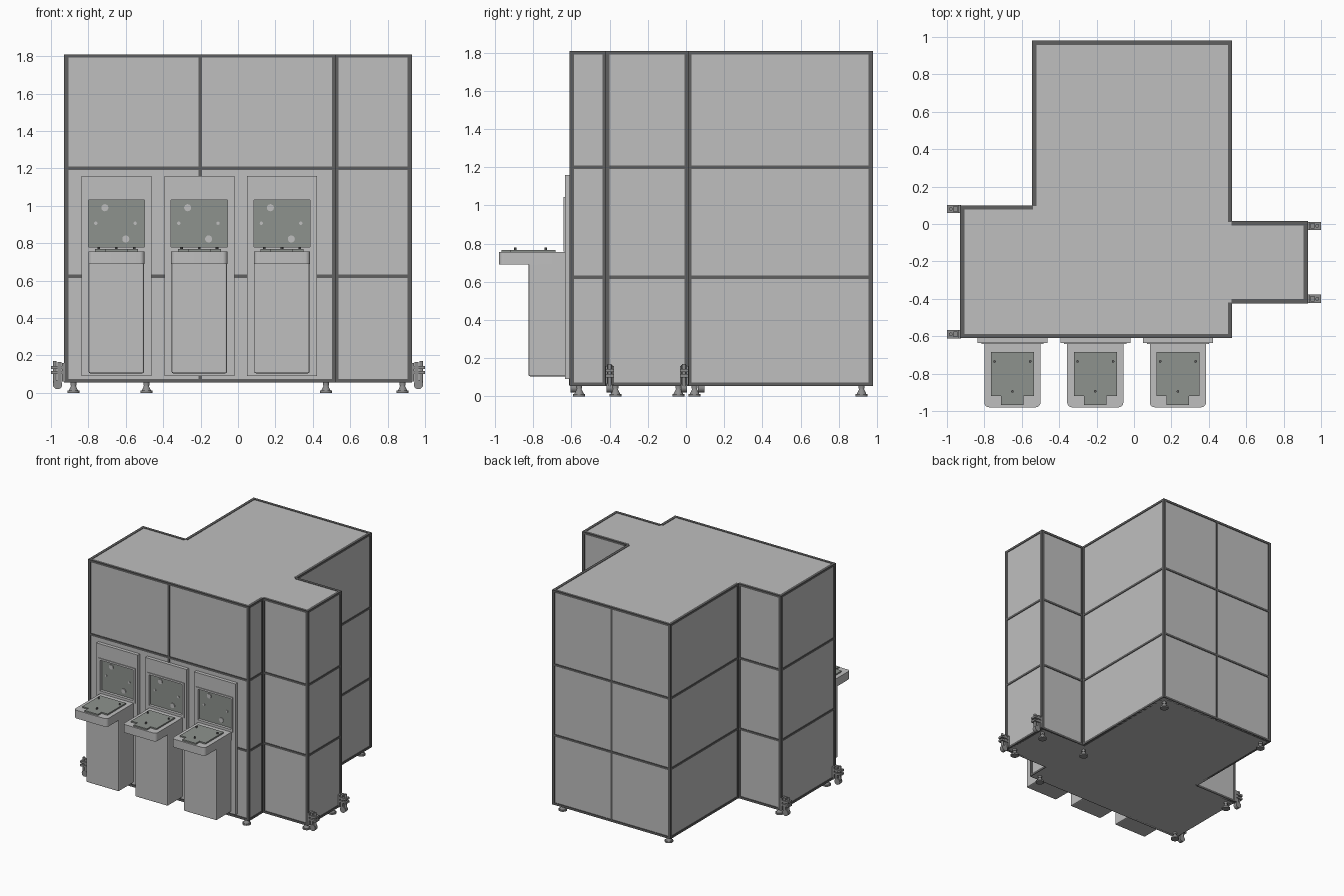
import bpy, bmesh, math
from mathutils import Vector, Matrix

cube = bpy.data.objects.get("Cube")
if cube:
    bpy.data.objects.remove(cube, do_unlink=True)


def material(name, r, g, b):
    m = bpy.data.materials.new(name)
    m.use_nodes = True
    m.diffuse_color = (r, g, b, 1)
    m.node_tree.nodes["Principled BSDF"].inputs["Base Color"].default_value = (r, g, b, 1)
    return m


PANEL = material("light grey panel", 0.52, 0.52, 0.52)
FRAME = material("dark grey frame", 0.115, 0.115, 0.115)
SCREEN = material("green grey plate", 0.27, 0.29, 0.27)
METAL = material("mid grey metal", 0.27, 0.27, 0.27)


def finish(bm, name, mat, smooth=False):
    bmesh.ops.recalc_face_normals(bm, faces=bm.faces)
    mesh = bpy.data.meshes.new(name)
    bm.to_mesh(mesh)
    bm.free()
    mesh.materials.append(mat)
    ob = bpy.data.objects.new(name, mesh)
    bpy.context.collection.objects.link(ob)
    if smooth:
        bpy.ops.object.select_all(action='DESELECT')
        ob.select_set(True)
        bpy.context.view_layer.objects.active = ob
        bpy.ops.object.shade_smooth_by_angle()
    return ob


def add_box(bm, x0, x1, y0, y1, z0, z1):
    size = Matrix.Diagonal((x1 - x0, y1 - y0, z1 - z0, 1))
    centre = Matrix.Translation(((x0 + x1) / 2, (y0 + y1) / 2, (z0 + z1) / 2))
    bmesh.ops.create_cube(bm, size=1, matrix=centre @ size)


def add_rod(bm, start, end, r0, r1=None, sides=20):
    a, b = Vector(start), Vector(end)
    turn = (b - a).to_track_quat('Z', 'Y').to_matrix().to_4x4()
    bmesh.ops.create_cone(bm, cap_ends=True, segments=sides, radius1=r0,
                          radius2=r0 if r1 is None else r1, depth=(b - a).length,
                          matrix=Matrix.Translation((a + b) / 2) @ turn)


def add_prism(bm, points, z0, z1):
    face = bm.faces.new([bm.verts.new((x, y, z0)) for x, y in points])
    top = bmesh.ops.extrude_face_region(bm, geom=[face])["geom"]
    bmesh.ops.translate(bm, vec=(0, 0, z1 - z0),
                        verts=[v for v in top if isinstance(v, bmesh.types.BMVert)])


# Cabinet body
FOOTPRINT = [(-0.925, -0.605), (0.52, -0.605), (0.52, -0.42), (0.925, -0.42), (0.925, 0.01),
             (0.52, 0.01), (0.52, 0.975), (-0.54, 0.975), (-0.54, 0.095), (-0.925, 0.095)]
BOTTOM, TOP = 0.055, 1.81
bm = bmesh.new()
add_prism(bm, FOOTPRINT, BOTTOM, TOP - 0.003)
finish(bm, "cabinet_body", PANEL)

# Frame bars around every wall panel
BAR, PROUD = 0.018, 0.005


def wall_bar(bm, origin, along, out, s0, s1, z0, z1):
    p = origin + along * s0 + out * PROUD
    q = origin + along * s1 - out * BAR
    add_box(bm, min(p.x, q.x), max(p.x, q.x), min(p.y, q.y), max(p.y, q.y), z0, z1)


bm = bmesh.new()
count = len(FOOTPRINT)
pts = [Vector(p) for p in FOOTPRINT]
for i in range(count):
    a, b = pts[i], pts[(i + 1) % count]
    along, length = (b - a).normalized(), (b - a).length
    out = Vector((along.y, -along.x))
    before = (a - pts[i - 1]).normalized()
    after = (pts[(i + 2) % count] - b).normalized()
    start = -PROUD if before.cross(along) > 0 else 0
    end = length + (PROUD if along.cross(after) > 0 else 0)
    wall_bar(bm, a, along, out, start, BAR, BOTTOM, TOP)
    wall_bar(bm, a, along, out, length - BAR, end, BOTTOM, TOP)
    for z in (BOTTOM, 0.615, 1.192, TOP - BAR):
        wall_bar(bm, a, along, out, start, end, z, z + BAR)
    # Centre mullion on the wide front and back walls
    if abs(out.y) > 0.5 and length > 1:
        mid = length / 2
        wall_bar(bm, a, along, out, mid - BAR / 2, mid + BAR / 2, BOTTOM, TOP)
finish(bm, "panel_frame", FRAME)

# Levelling feet
FEET = [(-0.88, -0.56), (0.47, -0.56), (0.88, -0.37), (0.88, -0.04), (0.47, -0.04),
        (0.47, 0.92), (-0.49, 0.92), (-0.88, 0.045)]
for x, y in FEET:
    bm = bmesh.new()
    add_rod(bm, (x, y, 0), (x, y, 0.012), 0.032)
    add_rod(bm, (x, y, 0.012), (x, y, 0.04), 0.025, 0.012)
    add_rod(bm, (x, y, 0.04), (x, y, 0.06), 0.016)
    finish(bm, "levelling_foot", METAL, True)

# Side clamps near the floor
for side, y in ((1, -0.01), (1, -0.40), (-1, 0.08), (-1, -0.59)):
    bm = bmesh.new()
    add_box(bm, 0.925, 0.94, y - 0.022, y + 0.022, 0.06, 0.16)
    for z in (0.10, 0.128):
        add_box(bm, 0.94, 1.0, y - 0.022, y + 0.022, z, z + 0.016)
    add_box(bm, 0.945, 0.965, y - 0.015, y + 0.015, 0.05, 0.165)
    add_rod(bm, (0.98, y, 0.05), (0.98, y, 0.17), 0.01)
    add_rod(bm, (0.965, y - 0.016, 0.045), (0.965, y + 0.016, 0.045), 0.025)
    bmesh.ops.scale(bm, vec=(side, 1, 1), verts=bm.verts)
    finish(bm, "side_clamp", METAL, True)


# Three loading stations on the front
def station(cx):
    wall = -0.607
    # Back plate with a window opening and a raised bezel
    bm = bmesh.new()
    for half, z0, z1, front in ((0.187, 0.09, 1.16, -0.635), (0.166, 0.76, 1.045, -0.641)):
        for s in (-1, 1):
            x0, x1 = sorted((cx + s * 0.15, cx + s * half))
            add_box(bm, x0, x1, front, wall, z0, z1)
        add_box(bm, cx - 0.15, cx + 0.15, front, wall, z0, 0.78)
        add_box(bm, cx - 0.15, cx + 0.15, front, wall, 1.03, z1)
    finish(bm, "station_back_plate", PANEL)

    # Recessed plate with round fittings
    bm = bmesh.new()
    add_box(bm, cx - 0.15, cx + 0.15, -0.618, wall, 0.78, 1.03)
    finish(bm, "recessed_plate", SCREEN)
    bm = bmesh.new()
    for dx, z, r in ((-0.062, 0.99, 0.019), (0.05, 0.823, 0.019),
                     (-0.11, 0.907, 0.009), (0.1, 0.907, 0.009)):
        add_rod(bm, (cx + dx, -0.615, z), (cx + dx, -0.624, z), r)
    finish(bm, "plate_fittings", PANEL, True)

    # Column under the tray
    bm = bmesh.new()
    add_box(bm, cx - 0.148, cx + 0.148, -0.825, wall, 0.105, 0.70)
    column = finish(bm, "station_column", PANEL)
    bevel = column.modifiers.new("soft_edges", 'BEVEL')
    bevel.width, bevel.segments = 0.008, 2

    # Tray with rounded front corners
    r, half, front = 0.025, 0.15, -0.98
    outline = [(cx + half, -0.63), (cx - half, -0.63)]
    for sx, first in ((-1, 180), (1, 270)):
        for k in range(6):
            t = math.radians(first + 18 * k)
            outline.append((cx + sx * (half - r) + r * math.cos(t), front + r + r * math.sin(t)))
    bm = bmesh.new()
    add_prism(bm, outline, 0.69, 0.757)
    finish(bm, "tray", PANEL, True)

    # Tray plate with a front tab, and locating pins
    bm = bmesh.new()
    shape = [(0.115, -0.685), (0.115, -0.92), (0.06, -0.92), (0.06, -0.967)]
    shape += [(-x, y) for x, y in reversed(shape)]
    add_prism(bm, [(cx + x, y) for x, y in shape], 0.755, 0.768)
    finish(bm, "tray_plate", SCREEN)
    bm = bmesh.new()
    for dx, y in ((-0.095, -0.735), (0.095, -0.735), (0, -0.895)):
        add_rod(bm, (cx + dx, y, 0.765), (cx + dx, y, 0.78), 0.007, sides=12)
    finish(bm, "tray_pins", FRAME, True)


for cx in (-0.65, -0.207, 0.235):
    station(cx)
